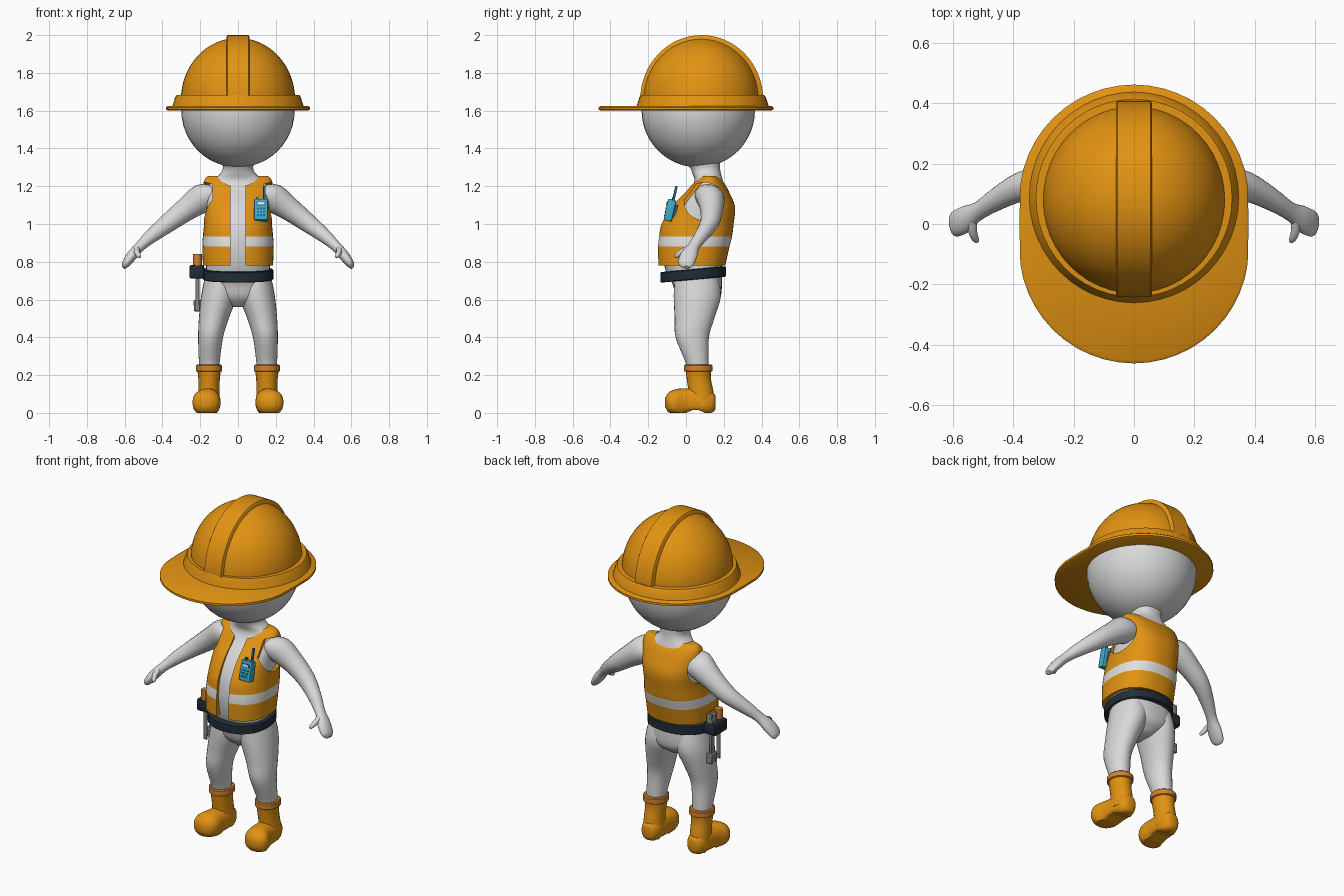
import bpy, bmesh, math
from mathutils import Vector, Matrix

if "Cube" in bpy.data.objects:
    bpy.data.objects.remove(bpy.data.objects["Cube"])


def material(name, rgb):
    m = bpy.data.materials.new(name)
    m.diffuse_color = (*rgb, 1)
    m.use_nodes = True
    m.node_tree.nodes["Principled BSDF"].inputs["Base Color"].default_value = m.diffuse_color
    return m


ORANGE = material("safety orange", (0.76, 0.29, 0.006))
TAN = material("cuff orange", (0.66, 0.22, 0.025))
GREY = material("light grey", (0.69, 0.69, 0.69))
STRIPE = material("reflective grey", (0.75, 0.75, 0.74))
NAVY = material("belt navy", (0.015, 0.026, 0.036))
TEAL = material("radio teal", (0.05, 0.42, 0.56))
BLUE = material("antenna blue", (0.02, 0.13, 0.30))
METAL = material("tool metal", (0.24, 0.24, 0.25))


def finish(name, bm, mat):
    bmesh.ops.recalc_face_normals(bm, faces=bm.faces)
    me = bpy.data.meshes.new(name)
    bm.to_mesh(me)
    bm.free()
    me.materials.append(mat)
    ob = bpy.data.objects.new(name, me)
    bpy.context.collection.objects.link(ob)
    return ob


def refine(keys, steps):
    """Catmull-Rom interpolation through the key rings."""
    out = []
    for i in range(len(keys) - 1):
        p = [Vector(keys[min(max(j, 0), len(keys) - 1)]) for j in range(i - 1, i + 3)]
        for k in range(steps):
            t = k / steps
            out.append(0.5 * (2 * p[1] + (p[2] - p[0]) * t
                              + (2 * p[0] - 5 * p[1] + 4 * p[2] - p[3]) * t * t
                              + (3 * p[1] - p[0] - 3 * p[2] + p[3]) * t ** 3))
    return out + [Vector(keys[-1])]


def loft(name, keys, mat, axis=(0, 0, 1), n=32, steps=1, power=2.0, floor=-9.0):
    """Skin of rings (x, y, z, radius u, radius v) perpendicular to axis."""
    a = Vector(axis).normalized()
    if abs(a.y) > 0.99:
        u, v = Vector((1, 0, 0)), Vector((0, 0, 1))
    else:
        u = Vector((0, 1, 0)).cross(a).normalized()
        v = a.cross(u)
    bm = bmesh.new()
    rings = []
    for k in refine([tuple(map(float, r)) for r in keys], steps):
        ring = []
        for i in range(n):
            t = 2 * math.pi * i / n
            c, s = math.cos(t), math.sin(t)
            c = math.copysign(abs(c) ** (2 / power), c)
            s = math.copysign(abs(s) ** (2 / power), s)
            p = Vector(k[:3]) + u * c * k[3] + v * s * k[4]
            p.z = max(p.z, floor)
            ring.append(bm.verts.new(p))
        rings.append(ring)
    for r, q in zip(rings, rings[1:]):
        for i in range(n):
            bm.faces.new((r[i], r[(i + 1) % n], q[(i + 1) % n], q[i]))
    bm.faces.new(rings[0])
    bm.faces.new(rings[-1])
    return finish(name, bm, mat)


def box(name, loc, size, mat, frame=Matrix(), bevel=0.0):
    bm = bmesh.new()
    bmesh.ops.create_cube(bm, size=1, matrix=Matrix.Diagonal((*size, 1)))
    if bevel:
        bmesh.ops.bevel(bm, geom=bm.edges[:], offset=bevel, segments=2, profile=0.5, affect='EDGES')
    bmesh.ops.transform(bm, matrix=frame @ Matrix.Translation(loc), verts=bm.verts)
    return finish(name, bm, mat)


def rod(name, x, y, z0, z1, r, mat):
    return loft(name, [(x, y, z0, r, r), (x, y, z1, r, r)], mat, n=12)


# Head
bm = bmesh.new()
bmesh.ops.create_uvsphere(bm, u_segments=40, v_segments=24, radius=0.3,
                          matrix=Matrix.Translation((0, 0.065, 1.6)))
finish("head", bm, GREY)

# Torso, pelvis and neck
loft("body", [(0, .06, .56, .03, .06), (0, .065, .61, .14, .115), (0, .06, .68, .178, .13),
              (0, .04, .76, .168, .15), (0, .04, .88, .172, .17), (0, .06, 1.0, .165, .175),
              (0, .09, 1.1, .165, .15), (0, .115, 1.18, .165, .095), (0, .12, 1.23, .135, .075),
              (0, .11, 1.265, .095, .075), (0, .10, 1.30, .08, .08), (0, .08, 1.36, .1, .1)],
     GREY, n=40, steps=3, power=2.3)

# Vest with reflective band, then neck, front and arm openings
vest = loft("vest", [(0, .03, .78, .186, .178), (0, .04, .88, .188, .19), (0, .05, .935, .186, .194),
                     (0, .06, 1.0, .18, .192), (0, .09, 1.09, .18, .17), (0, .113, 1.17, .185, .115),
                     (0, .12, 1.22, .182, .08), (0, .125, 1.25, .165, .045), (0, .125, 1.255, .14, .03)],
            ORANGE, n=56, steps=3, power=2.4)
vest.data.materials.append(STRIPE)
for f in vest.data.polygons:
    if .88 < f.center.z < .935 and abs(f.normal.z) < 0.9:
        f.material_index = 1
cutters = [box("front_cut", (0, -.14, 1.05), (.08, .4, 1.2), ORANGE),
           loft("neck_cut", [(0, .105, 1.0, .112, .085), (0, .105, 1.4, .112, .085)], ORANGE)]
for s in (1, -1):
    cutters.append(loft("arm_cut", [(s * .135, .095, 1.12, .1, .105), (s * .4, .095, 1.12, .1, .105)],
                        ORANGE, axis=(1, 0, 0)))
bpy.context.view_layer.objects.active = vest
for c in cutters:
    mod = vest.modifiers.new("cut", 'BOOLEAN')
    mod.operation, mod.solver, mod.object = 'DIFFERENCE', 'EXACT', c
    bpy.ops.object.modifier_apply(modifier=mod.name)
    bpy.data.objects.remove(c)

# Limbs and boots
for s, side in ((1, "left"), (-1, "right")):
    def sided(keys):
        return [(s * k[0], *k[1:]) for k in keys]
    loft(side + "_arm", sided([(.10, .12, 1.16, .06, .06), (.17, .125, 1.145, .08, .08),
                               (.27, .135, 1.08, .063, .062), (.37, .125, 1.005, .05, .05),
                               (.46, .08, .935, .037, .038), (.52, .04, .88, .027, .032),
                               (.56, .015, .835, .028, .045), (.595, .0, .79, .022, .042),
                               (.607, .0, .77, .01, .022)]),
         GREY, axis=(s * .75, -.15, -.65), n=20, steps=3)
    loft(side + "_thumb", sided([(.535, .02, .87, .016, .018), (.535, -.025, .85, .015, .016),
                                 (.525, -.052, .83, .012, .012), (.522, -.06, .823, .005, .005)]),
         GREY, axis=(0, -.8, -.6), n=12, steps=2)
    loft(side + "_leg", sided([(.09, .055, .72, .085, .115), (.1, .06, .62, .095, .125),
                               (.128, .045, .5, .079, .105), (.145, .033, .4, .066, .088),
                               (.152, .058, .27, .055, .062), (.152, .065, .2, .05, .055)]),
         GREY, n=28, steps=4)
    foot = loft(side + "_boot_foot", sided([(.152, .157, .055, .02, .03), (.152, .145, .055, .042, .05),
                                            (.153, .1, .055, .058, .07), (.158, .0, .055, .063, .075),
                                            (.167, -.055, .055, .074, .07), (.17, -.092, .055, .06, .053),
                                            (.17, -.11, .055, .026, .025)]),
                ORANGE, axis=(0, 1, 0), n=24, steps=3, power=2.3, floor=0.0)
    for v in foot.data.vertices:  # raised arch in front of the heel
        if v.co.z < .012 and .02 < v.co.y < .075:
            v.co.z = .014
    loft(side + "_boot_shaft", sided([(.154, .085, .04, .06, .068), (.154, .078, .12, .056, .066),
                                      (.153, .068, .18, .057, .064), (.153, .065, .23, .063, .068)]),
         ORANGE, n=24, steps=3)
    loft(side + "_boot_cuff", sided([(.153, .065, .218, .064, .07), (.153, .065, .222, .069, .076),
                                     (.153, .065, .25, .069, .076), (.153, .065, .255, .064, .07)]),
         TAN, n=24)

# Helmet shell, rim, crown ridge and brim
dome = [(0, .08, 1.66 + .325 * math.sin(a), .302 * math.cos(a), .31 * math.cos(a))
        for a in [math.pi / 2 * i / 16 for i in range(16)] + [1.55]]
loft("helmet_dome", dome, ORANGE, n=48)
loft("helmet_rim", [(0, .088, 1.615, .352, .352), (0, .088, 1.63, .345, .348), (0, .088, 1.67, .333, .335),
                    (0, .086, 1.682, .325, .328), (0, .085, 1.684, .30, .305)], ORANGE, n=48)
loft("helmet_ridge", [(x, .083, 1.66, r, r2) for x, r, r2 in
                      ((-.06, .333, .317), (-.055, .34, .325), (.055, .34, .325), (.06, .333, .317))],
     ORANGE, axis=(1, 0, 0), n=64, floor=1.65)
brim = loft("helmet_brim", [(0, 0, 1.6, .37, .37), (0, 0, 1.605, .38, .38), (0, 0, 1.618, .38, .38),
                            (0, 0, 1.625, .37, .37)], ORANGE, n=48)
for v in brim.data.vertices:  # stretch the disc front to back
    if abs(v.co.y) > 1e-4:
        v.co.y += math.copysign(.082, v.co.y)

# Belt, tilted down toward the front
belt = loft("belt", [(0, .038, .705, .18, .167), (0, .038, .709, .187, .174),
                     (0, .038, .757, .187, .174), (0, .038, .761, .18, .167)], NAVY, n=40, power=2.2)
for v in belt.data.vertices:
    v.co.z += (v.co.y - .038) * .09

# Tool pouch with screwdriver and wrench
box("tool_pouch", (-.218, .03, .747), (.08, .12, .072), NAVY, bevel=.012)
rod("screwdriver_handle", -.215, -.002, .72, .84, .024, TAN)
rod("screwdriver_blade", -.215, -.002, .57, .72, .011, METAL)
box("screwdriver_tip", (-.215, -.002, .56), (.022, .008, .04), METAL)
box("wrench_shaft", (-.215, .062, .68), (.016, .03, .2), METAL, bevel=.004)
for name, z, d in (("upper", .795, 1), ("lower", .58, -1)):
    box("wrench_head_" + name, (-.215, .062, z), (.04, .054, .034), METAL, bevel=.006)
    for e in (-1, 1):
        box("wrench_jaw_" + name, (-.215, .062 + e * .019, z + d * .026), (.038, .016, .032), METAL, bevel=.004)

# Chest radio, leaning back against the vest
F = Matrix.Translation((.122, -.085, 1.073)) @ Matrix.Rotation(-.22, 4, 'X')
box("radio_body", (0, 0, 0), (.072, .044, .115), TEAL, F, .006)
box("radio_screen", (0, -.023, .032), (.048, .004, .022), BLUE, F)
box("radio_display", (0, -.0255, .032), (.036, .002, .012), STRIPE, F)
for row in range(3):
    for col in (-1, 0, 1):
        box("radio_button", (col * .016, -.023, .004 - row * .018), (.011, .004, .009), BLUE, F)
box("radio_clip", (0, .028, 0), (.03, .016, .07), BLUE, F)
box("radio_antenna", (.018, .006, .092), (.013, .013, .08), BLUE, F, .003)
box("radio_knob", (-.02, .004, .062), (.015, .015, .014), BLUE, F)

# Smooth shading with sharp edges kept
bpy.ops.object.select_all(action='SELECT')
bpy.context.view_layer.objects.active = vest
bpy.ops.object.shade_smooth_by_angle(angle=math.radians(38))
